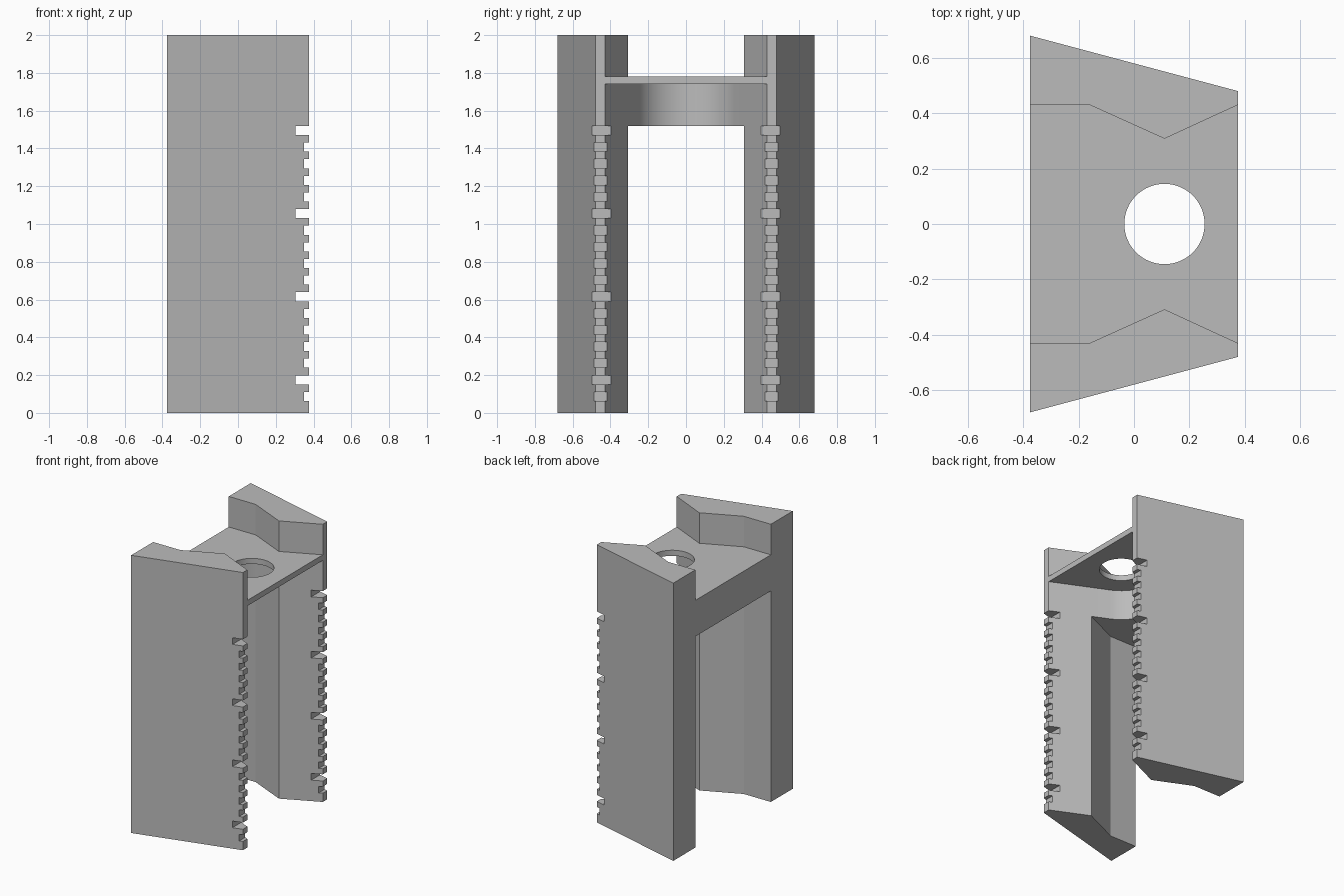
import bpy, bmesh, math
from mathutils import Matrix, Vector

old = bpy.data.objects.get("Cube")
if old:
    bpy.data.objects.remove(old, do_unlink=True)

grey = bpy.data.materials.new("plain grey")
grey.use_nodes = True
grey.diffuse_color = (0.5, 0.5, 0.5, 1)
grey.node_tree.nodes["Principled BSDF"].inputs["Base Color"].default_value = (0.5, 0.5, 0.5, 1)


def make_object(name, bm):
    bmesh.ops.recalc_face_normals(bm, faces=bm.faces)
    mesh = bpy.data.meshes.new(name)
    bm.to_mesh(mesh)
    bm.free()
    mesh.materials.append(grey)
    obj = bpy.data.objects.new(name, mesh)
    bpy.context.collection.objects.link(obj)
    return obj


def prism(name, outline, z0, z1):
    """Extrude a flat outline upward."""
    bm = bmesh.new()
    face = bm.faces.new([bm.verts.new((x, y, z0)) for x, y in outline])
    top = bmesh.ops.extrude_face_region(bm, geom=[face])["geom"]
    bmesh.ops.translate(bm, vec=(0, 0, z1 - z0),
                        verts=[v for v in top if isinstance(v, bmesh.types.BMVert)])
    return make_object(name, bm)


def activate(obj):
    bpy.ops.object.select_all(action='DESELECT')
    obj.select_set(True)
    bpy.context.view_layer.objects.active = obj


def cut(obj, cutter):
    mod = obj.modifiers.new("cut", 'BOOLEAN')
    mod.operation = 'DIFFERENCE'
    mod.solver = 'EXACT'
    mod.object = cutter
    activate(obj)
    bpy.ops.object.modifier_apply(modifier=mod.name)


# Shared plan dimensions
back, front = -0.375, 0.375
inner = [(back, 0.43), (-0.16, 0.43), (0.11, 0.308), (front, 0.43)]
hole_centre = Vector((0.11, 0))

# Notch cutter: every fifth notch is deeper
bm = bmesh.new()
for k in range(17):
    depth = 0.07 if k % 5 == 0 else 0.025
    place = Matrix.Translation((front, 0, 1.495 - 0.088 * k))
    bmesh.ops.create_cube(bm, size=1, matrix=place @ Matrix.Diagonal((2 * depth, 2, 0.048, 1)))
notches = make_object("notch_cutter", bm)

# Two notched side walls
for name, side in (("front_wall", -1), ("back_wall", 1)):
    outline = inner + [(front, 0.48), (back, 0.68)]
    wall = prism(name, [(x, y * side) for x, y in outline], 0, 2)
    cut(wall, notches)

# Top plate with round hole
plate = prism("top_plate", inner + [(x, -y) for x, y in reversed(inner)], 1.74, 1.78)
bm = bmesh.new()
bmesh.ops.create_cone(bm, cap_ends=True, segments=64, radius1=0.145, radius2=0.145, depth=0.4,
                      matrix=Matrix.Translation((hole_centre.x, 0, 1.76)))
hole = make_object("hole_cutter", bm)
cut(plate, hole)

# Bridge block: wall faces run tangent into an arc around the hole
peak, tip = Vector(inner[2]), Vector(inner[3])
slope = (tip - peak).angle_signed(Vector((1, 0)))
radius = peak.y * math.cos(slope)
start = math.pi / 2 + abs(slope)
steps = 24
arc = []
for i in range(steps + 1):
    a = start + (2 * math.pi - 2 * start) * i / steps
    arc.append((hole_centre.x + radius * math.cos(a), radius * math.sin(a)))
lower = [(x, -y) for x, y in reversed(inner[:3])]
bridge = prism("bridge_block", inner[:3] + arc + lower, 1.52, 1.74)

for cutter in (notches, hole):
    bpy.data.objects.remove(cutter, do_unlink=True)

for obj in (plate, bridge):
    activate(obj)
    bpy.ops.object.shade_smooth_by_angle(angle=math.radians(25))
